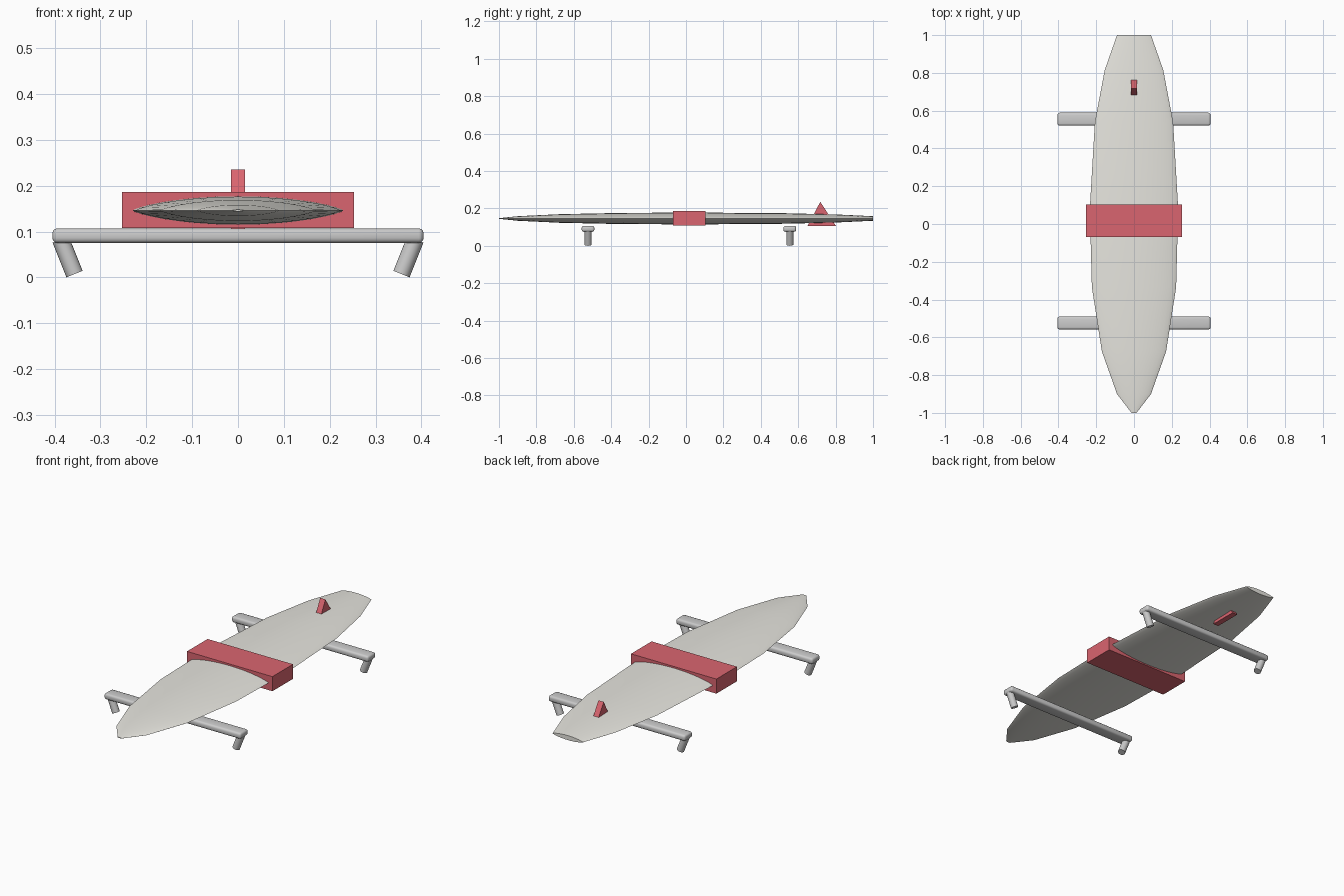
import bpy, bmesh
from math import cos, sin, pi
from mathutils import Vector

if "Cube" in bpy.data.objects:
    bpy.data.objects.remove(bpy.data.objects["Cube"])


def material(name, rgb):
    m = bpy.data.materials.new(name)
    m.diffuse_color = (*rgb, 1)
    m.use_nodes = True
    m.node_tree.nodes["Principled BSDF"].inputs["Base Color"].default_value = m.diffuse_color
    return m


def add_object(name, bm, mat=None):
    bmesh.ops.recalc_face_normals(bm, faces=bm.faces)
    me = bpy.data.meshes.new(name)
    bm.to_mesh(me)
    bm.free()
    ob = bpy.data.objects.new(name, me)
    bpy.context.collection.objects.link(ob)
    if mat:
        me.materials.append(mat)
    return ob


def smooth(ob, angle):
    bpy.ops.object.select_all(action='DESELECT')
    ob.select_set(True)
    bpy.context.view_layer.objects.active = ob
    bpy.ops.object.shade_smooth_by_angle(angle=angle)


def box(name, lo, hi, mat=None, bevel=0):
    lo, hi = Vector(lo), Vector(hi)
    bm = bmesh.new()
    bmesh.ops.create_cube(bm, size=1)
    for v in bm.verts:
        v.co = (lo + hi) / 2 + v.co * (hi - lo)
    if bevel:
        bmesh.ops.bevel(bm, geom=bm.edges[:], offset=bevel, segments=3,
                        profile=0.5, affect='EDGES')
    return add_object(name, bm, mat)


def rod(name, a, b, radius):
    a, b = Vector(a), Vector(b)
    bm = bmesh.new()
    bmesh.ops.create_cone(bm, cap_ends=True, segments=24, radius1=radius,
                          radius2=radius, depth=(b - a).length)
    ob = add_object(name, bm)
    ob.location = (a + b) / 2
    ob.rotation_euler = (b - a).to_track_quat('Z', 'Y').to_euler()
    smooth(ob, 0.6)


red = material("red", (0.70, 0.13, 0.16))
cream = material("off_white", (0.80, 0.79, 0.74))

# Board: lens-shaped sections lofted from the pointed nose to the cut tail
outline = [(-1, .013), (-.9, .09), (-.675, .17), (-.335, .223), (0.08, .234),
           (.54, .207), (.815, .155), (1, .09)]
bm = bmesh.new()
N = 32
rings = []
for y, w in outline:
    ring = []
    for i in range(N):
        a = 2 * pi * i / N
        s = sin(a)
        z = 0.135 * w * abs(s) ** 1.5 * (1 if s > 0 else -1)
        ring.append(bm.verts.new((w * cos(a), y, 0.146 + z)))
    rings.append(ring)
for r0, r1 in zip(rings, rings[1:]):
    for i in range(N):
        j = (i + 1) % N
        bm.faces.new((r0[i], r0[j], r1[j], r1[i]))
bm.faces.new(rings[0])
bm.faces.new(rings[-1])
smooth(add_object("board", bm, cream), 0.5)

# Strap around the middle
box("strap", (-.253, -.07, .108), (.253, .104, .186), red)

# Triangular fin running through the tail
bm = bmesh.new()
tri = [bm.verts.new((-.0155, y, z))
       for y, z in ((.65, .106), (.802, .106), (.718, .235))]
face = bm.faces.new(tri)
ext = bmesh.ops.extrude_face_region(bm, geom=[face])
for v in ext["geom"]:
    if isinstance(v, bmesh.types.BMVert):
        v.co.x = .0155
add_object("fin", bm, red)

# Rack: two rounded cross bars, each with a pair of slanted feet
for label, y in (("front", -.524), ("rear", .555)):
    bar = box(f"{label}_bar", (-.405, y - .034, .075), (.405, y + .034, .107),
              bevel=.011)
    smooth(bar, 0.6)
    for side, sx in (("left", -1), ("right", 1)):
        rod(f"{label}_{side}_foot", (sx * .3565, y, .0072),
            (sx * .387, y, .083), .019)
